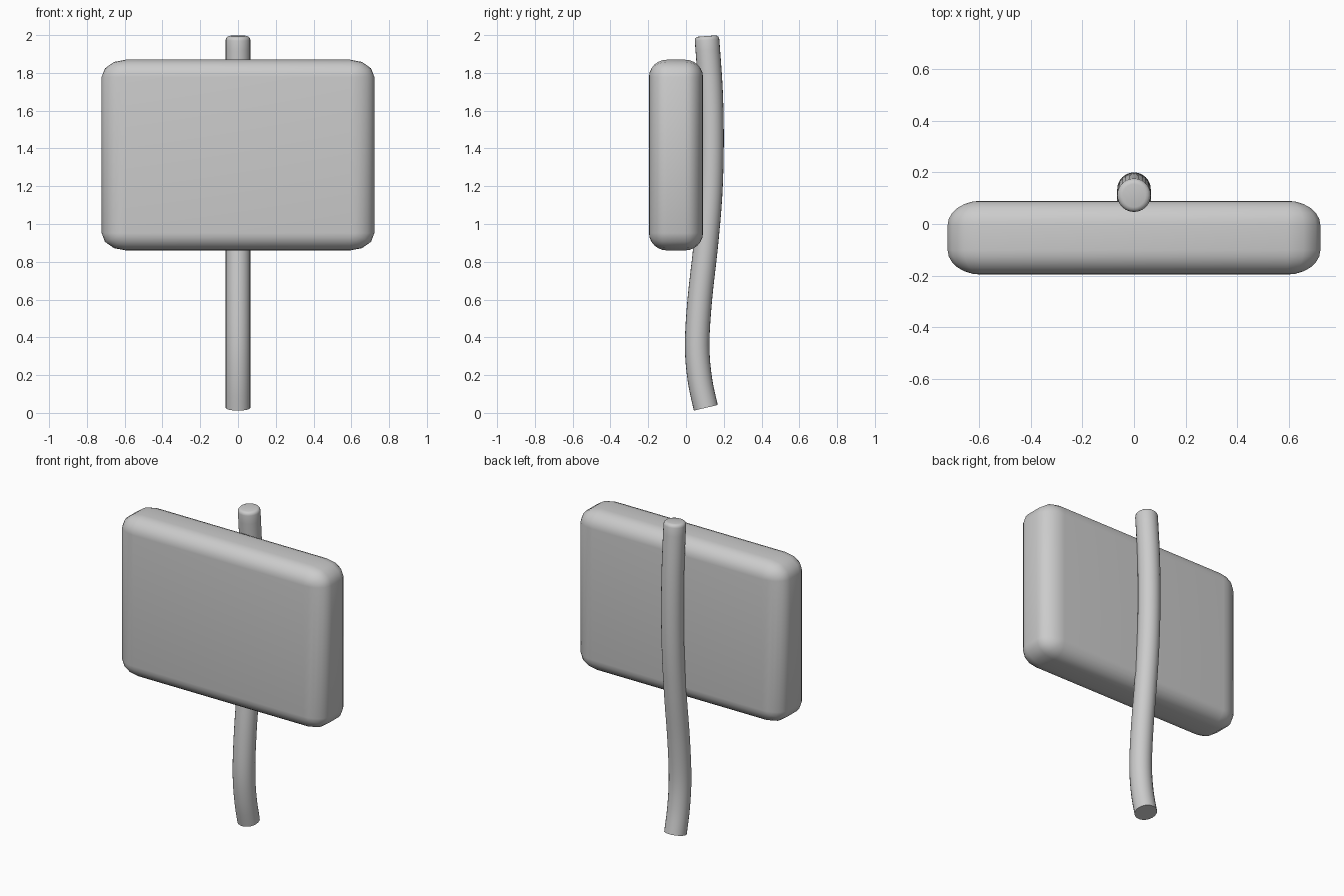
import bpy, bmesh, math
from mathutils import Vector

if "Cube" in bpy.data.objects:
    bpy.data.objects.remove(bpy.data.objects["Cube"])

grey = bpy.data.materials.new("light grey")
grey.diffuse_color = (0.6, 0.6, 0.6, 1)
grey.use_nodes = True
grey.node_tree.nodes["Principled BSDF"].inputs["Base Color"].default_value = grey.diffuse_color


def finish(name, bm, angle):
    bmesh.ops.remove_doubles(bm, verts=bm.verts, dist=1e-4)
    bmesh.ops.recalc_face_normals(bm, faces=bm.faces)
    me = bpy.data.meshes.new(name)
    bm.to_mesh(me)
    bm.free()
    me.materials.append(grey)
    ob = bpy.data.objects.new(name, me)
    bpy.context.collection.objects.link(ob)
    bpy.context.view_layer.objects.active = ob
    ob.select_set(True)
    bpy.ops.object.shade_smooth_by_angle(angle=math.radians(angle))
    ob.select_set(False)


def loft(bm, rings):
    """Skin a list of equal closed rings and cap both ends."""
    loops = [[bm.verts.new(p) for p in r] for r in rings]
    n = len(loops[0])
    for a, b in zip(loops, loops[1:]):
        for i in range(n):
            j = (i + 1) % n
            bm.faces.new((a[i], a[j], b[j], b[i]))
    bm.faces.new(loops[0])
    bm.faces.new(loops[-1])


# Sign board: block with soft elliptical edges and coarse corners
HX, HY, HZ = 0.722, 0.143, 0.505
RX, RY, RZ = 0.13, 0.095, 0.092
CY, CZ = -0.053, 1.365
CORNER, EDGE = 3, 6
rings = []
for side in (-1, 1):
    for k in range(EDGE + 1):
        t = k / EDGE if side > 0 else 1 - k / EDGE
        phi = t * math.pi / 2
        y = CY + side * (HY - RY + RY * math.sin(phi))
        ring = []
        for q, (sx, sz) in enumerate(((1, 1), (-1, 1), (-1, -1), (1, -1))):
            for i in range(CORNER + 1):
                a = (q + i / CORNER) * math.pi / 2
                ring.append((sx * (HX - RX) + RX * math.cos(phi) * math.cos(a), y,
                             CZ + sz * (HZ - RZ) + RZ * math.cos(phi) * math.sin(a)))
        rings.append(ring)
bm = bmesh.new()
loft(bm, rings)
finish("sign_board", bm, 45)

# Post: round bar following a gentle S curve in the y-z plane
path = [(0.105, 0.027), (0.073, 0.18), (0.059, 0.36), (0.073, 0.6), (0.104, 0.88),
        (0.127, 1.15), (0.135, 1.42), (0.13, 1.7), (0.11, 1.995)]
pts = [Vector((0, y, z)) for y, z in path]
pts = [pts[0] * 2 - pts[1] + Vector((0, 0.006, 0))] + pts + [pts[-1] * 2 - pts[-2]]
STEPS, SIDES, R = 4, 24, 0.065
centres = []
for i in range(1, len(pts) - 2):
    p0, p1, p2, p3 = pts[i - 1:i + 3]
    for s in range(STEPS):
        t = s / STEPS
        centres.append(0.5 * (2 * p1 + (p2 - p0) * t + (2 * p0 - 5 * p1 + 4 * p2 - p3) * t * t
                              + (3 * p1 - p0 - 3 * p2 + p3) * t ** 3))
centres.append(pts[-2])


def circle(c, tangent, r):
    u = Vector((1, 0, 0))
    v = tangent.normalized().cross(u)
    return [c + r * (math.cos(a) * u + math.sin(a) * v)
            for a in (2 * math.pi * i / SIDES for i in range(SIDES))]


rings = []
for i, c in enumerate(centres[:-1]):
    rings.append(circle(c, centres[i + 1] - centres[max(i - 1, 0)], R))
# Softened rim at the top end
end = centres[-1]
tan = (end - centres[-2]).normalized()
for k in range(4):
    a = k / 3 * math.pi / 2
    rings.append(circle(end - tan * 0.02 * (1 - math.sin(a)), tan, R - 0.02 * (1 - math.cos(a))))
bm = bmesh.new()
loft(bm, rings)
finish("post", bm, 40)
